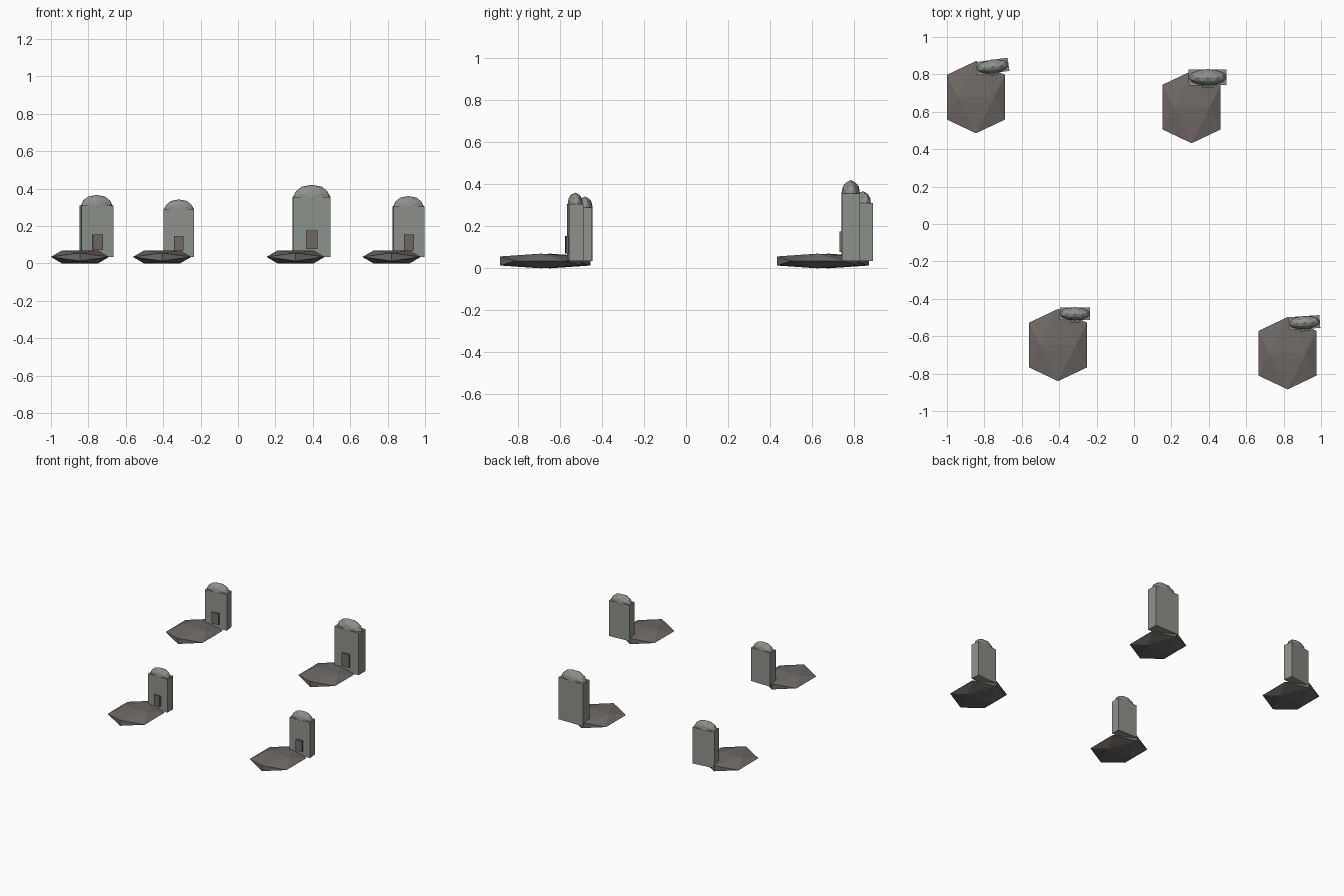
import bpy, bmesh, math
from mathutils import Matrix, Vector

if "Cube" in bpy.data.objects:
    bpy.data.objects.remove(bpy.data.objects["Cube"])


def material(name, rgb):
    m = bpy.data.materials.new(name)
    lin = [((c / 255 + 0.055) / 1.055) ** 2.4 for c in rgb]
    m.diffuse_color = (*lin, 1)
    m.use_nodes = True
    m.node_tree.nodes["Principled BSDF"].inputs["Base Color"].default_value = m.diffuse_color
    return m


STONE = material("weathered_grey", (142, 146, 139))
EARTH = material("brown_grey", (111, 105, 101))


def add_object(name, bm, mat, loc, angle=0.0):
    bmesh.ops.recalc_face_normals(bm, faces=bm.faces)
    mesh = bpy.data.meshes.new(name)
    bm.to_mesh(mesh)
    bm.free()
    mesh.materials.append(mat)
    ob = bpy.data.objects.new(name, mesh)
    ob.location = loc
    ob.rotation_euler.z = math.radians(angle)
    bpy.context.collection.objects.link(ob)
    return ob


def box(size, centre):
    bm = bmesh.new()
    bmesh.ops.create_cube(bm, size=1, matrix=Matrix.Translation(centre) @ Matrix.Diagonal((*size, 1)))
    return bm


def icosahedron():
    # unit icosahedron with a level edge on top, running along x
    t = (1 + 5 ** 0.5) / 2
    bm = bmesh.new()
    for a in (-1, 1):
        for b in (-t, t):
            for co in ((a, 0, b), (0, b, a), (b, a, 0)):
                bm.verts.new(Vector(co).normalized())
    bmesh.ops.convex_hull(bm, input=bm.verts[:])
    return bm


def mound(name, x, y):
    bm = icosahedron()
    bmesh.ops.scale(bm, vec=(0.183, 0.227, 0.041), verts=bm.verts)
    add_object(name, bm, EARTH, (x, y, 0.035))


def rounded_cap(name, radii, loc, angle):
    bm = icosahedron()
    bmesh.ops.subdivide_edges(bm, edges=bm.edges[:], cuts=1, use_grid_fill=True)
    for v in bm.verts:
        v.co.normalize()
    bmesh.ops.scale(bm, vec=radii, verts=bm.verts)
    add_object(name, bm, STONE, loc, angle)


def headstone(tag, x, y, w, d, h, angle):
    base = 0.035
    # upright slab
    add_object("slab_" + tag, box((w, d, h), (0, 0, h / 2)), STONE, (x, y, base), angle)
    # rounded top
    rounded_cap("cap_" + tag, (w * 0.5, d * 0.53, h * 0.205), (x, y, base + h), angle)
    # plaque on the front
    bm = box((w * 0.31, 0.018, h * 0.31), (0, -d / 2 - 0.003, h * 0.285))
    add_object("plaque_" + tag, bm, EARTH, (x, y, base), angle)


# mound centre, headstone centre, headstone width, depth, height, turn
GRAVES = [
    ("back_left", -0.845, 0.678, -0.756, 0.842, 0.172, 0.071, 0.275, 8),
    ("back_right", 0.308, 0.625, 0.394, 0.784, 0.203, 0.084, 0.320, 0.5),
    ("front_left", -0.406, -0.647, -0.316, -0.480, 0.162, 0.067, 0.255, -0.5),
    ("front_right", 0.821, -0.691, 0.911, -0.527, 0.166, 0.069, 0.270, 4),
]
for tag, mx, my, sx, sy, w, d, h, turn in GRAVES:
    mound("mound_" + tag, mx, my)
    headstone(tag, sx, sy, w, d, h, turn)
